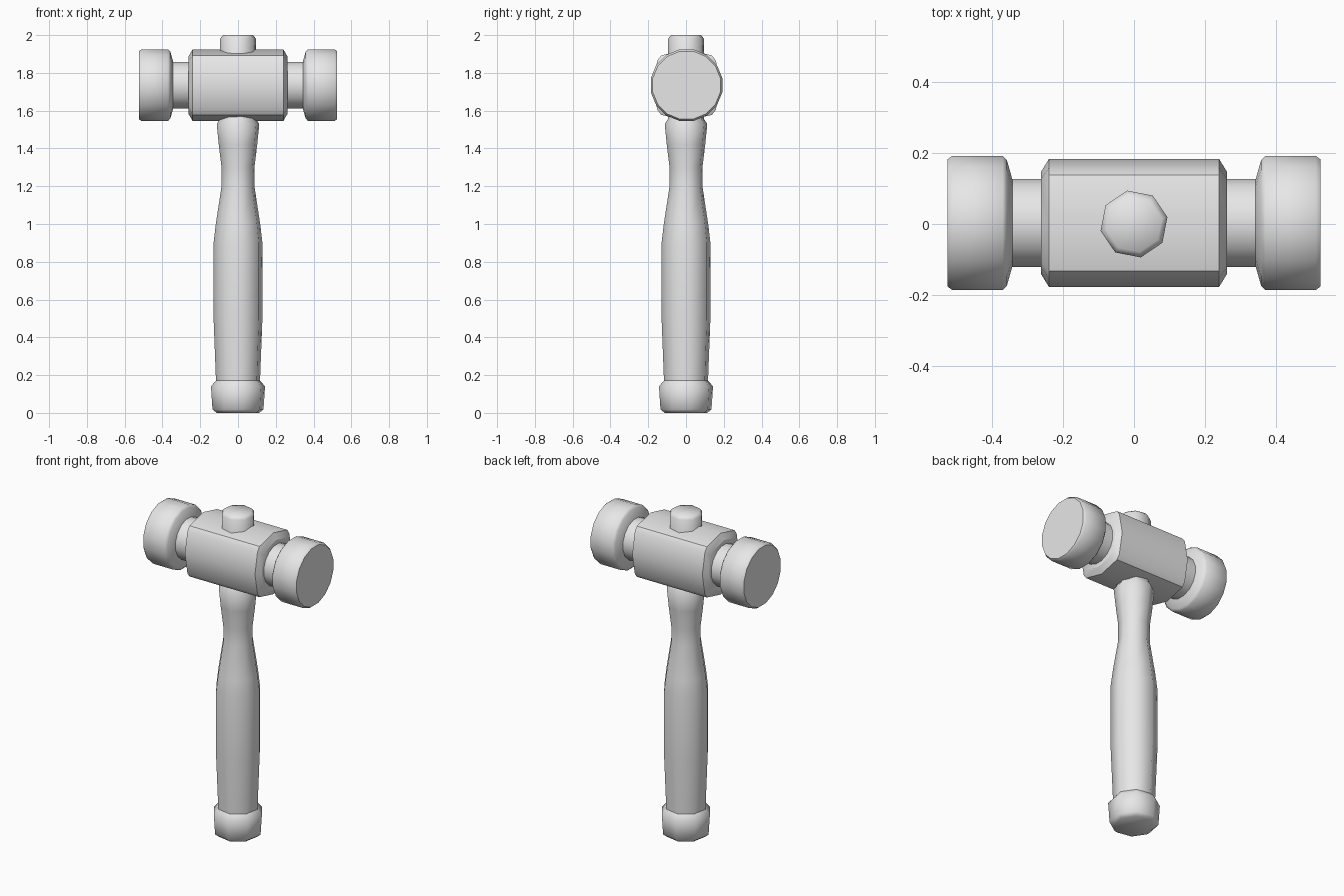
import bpy, bmesh, math
from mathutils import Vector

if "Cube" in bpy.data.objects:
    bpy.data.objects.remove(bpy.data.objects["Cube"])

# One plain grey for the whole tool
grey = bpy.data.materials.new("plain grey")
grey.use_nodes = True
colour = (0.8, 0.8, 0.8, 1)
grey.diffuse_color = colour
for node in grey.node_tree.nodes:
    if node.type == "BSDF_PRINCIPLED":
        node.inputs["Base Color"].default_value = colour

HEAD = Vector((0, 0.003, 1.735))


def ring(sides, turn=0.0):
    """Unit polygon used as a cross-section."""
    angles = [math.radians(turn) + math.tau * i / sides for i in range(sides)]
    return [(math.cos(a), math.sin(a)) for a in angles]


def loft(name, section, profile, axis="z", origin=(0, 0, 0), sharp=50):
    """Sweep a section along an axis, profile = (position, scale) pairs."""
    bm = bmesh.new()
    rows = []
    for pos, size in profile:
        if axis == "z":
            row = [(a * size, b * size, pos) for a, b in section]
        else:
            row = [(pos, a * size, b * size) for a, b in section]
        rows.append([bm.verts.new(Vector(p) + Vector(origin)) for p in row])
    n = len(section)
    for low, high in zip(rows, rows[1:]):
        for i in range(n):
            j = (i + 1) % n
            bm.faces.new((low[i], low[j], high[j], high[i]))
    bm.faces.new(rows[0])
    bm.faces.new(rows[-1])
    bmesh.ops.recalc_face_normals(bm, faces=bm.faces)
    mesh = bpy.data.meshes.new(name)
    bm.to_mesh(mesh)
    bm.free()
    mesh.materials.append(grey)
    obj = bpy.data.objects.new(name, mesh)
    bpy.context.collection.objects.link(obj)
    bpy.ops.object.select_all(action="DESELECT")
    obj.select_set(True)
    bpy.context.view_layer.objects.active = obj
    bpy.ops.object.shade_smooth_by_angle(angle=math.radians(sharp))
    return obj


# Head block: bulged square with chamfered corners and bevelled ends
quarter = [(0.18, 0), (0.155, 0.13), (0.135, 0.157), (0, 0.19)]
block = quarter + [(-a, b) for a, b in quarter[-2::-1]]
block += [(a, -b) for a, b in block[-2:0:-1]]
loft("head_block", block,
     [(-0.262, 0.8), (-0.24, 1), (0.24, 1), (0.262, 0.8)],
     axis="x", origin=HEAD, sharp=30)

# Neck and striking face on each side
striker = [(0.2, 0.126), (0.343, 0.126), (0.358, 0.18), (0.37, 0.193),
           (0.512, 0.193), (0.525, 0.183)]
for side, sign in (("left", 1), ("right", -1)):
    loft(side + "_striker", ring(16, 11.25),
         [(sign * x, r) for x, r in striker], axis="x", origin=HEAD)

# Handle end showing through the top of the head
eight = ring(8, 11.6)
loft("top_peg", eight, [(1.8, 0.096), (1.983, 0.096), (2.0, 0.08)])

# Handle with a waist below the head
loft("handle", eight,
     [(0.1, 0.117), (0.17, 0.119), (0.5, 0.132), (0.9, 0.132), (1.0, 0.12),
      (1.2, 0.089), (1.3, 0.089), (1.42, 0.104), (1.53, 0.115),
      (1.555, 0.098), (1.62, 0.09)])

# Butt cap at the foot of the handle
loft("butt_cap", eight,
     [(0, 0.115), (0.018, 0.138), (0.14, 0.146), (0.175, 0.116)])
